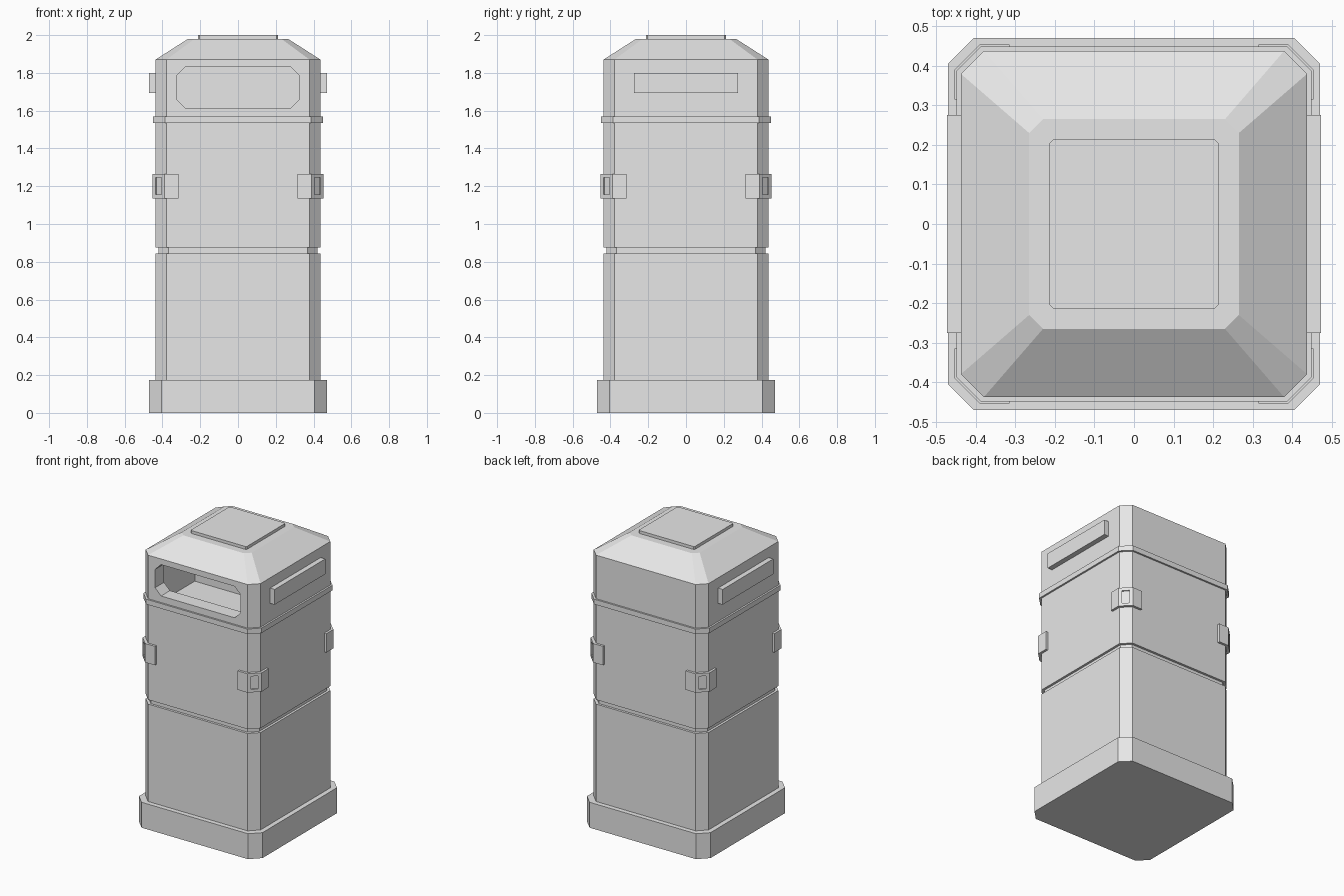
import bpy
import bmesh
from math import pi, sqrt
from mathutils import Matrix, Vector

default = bpy.data.objects.get("Cube")
if default:
    bpy.data.objects.remove(default, do_unlink=True)

grey = bpy.data.materials.new("plain_grey")
grey.use_nodes = True
grey.diffuse_color = (0.8, 0.8, 0.8, 1)
grey.node_tree.nodes["Principled BSDF"].inputs["Base Color"].default_value = (0.8, 0.8, 0.8, 1)


def finish(name, bm):
    bmesh.ops.recalc_face_normals(bm, faces=bm.faces)
    mesh = bpy.data.meshes.new(name)
    bm.to_mesh(mesh)
    bm.free()
    mesh.materials.append(grey)
    obj = bpy.data.objects.new(name, mesh)
    bpy.context.collection.objects.link(obj)
    return obj


def octagon(hx, hy, c):
    """Rectangle outline with cut corners."""
    return [(hx, -hy + c), (hx, hy - c), (hx - c, hy), (-hx + c, hy),
            (-hx, hy - c), (-hx, -hy + c), (-hx + c, -hy), (hx - c, -hy)]


def loft(name, rings):
    """Join closed rings of 3D points into a capped solid."""
    bm = bmesh.new()
    loops = [[bm.verts.new(p) for p in ring] for ring in rings]
    for a, b in zip(loops, loops[1:]):
        for i in range(len(a)):
            j = (i + 1) % len(a)
            bm.faces.new((a[i], a[j], b[j], b[i]))
    bm.faces.new(loops[0][::-1])
    bm.faces.new(loops[-1])
    return finish(name, bm)


def tower(name, levels):
    """Stack of cut-corner squares given as (half width, corner cut, z)."""
    return loft(name, [[(x, y, z) for x, y in octagon(h, h, c)] for h, c, z in levels])


def box(name, size, centre, turn=0.0):
    bm = bmesh.new()
    matrix = (Matrix.Translation(Vector(centre)) @ Matrix.Rotation(turn, 4, "Z")
              @ Matrix.Diagonal((*size, 1)))
    bmesh.ops.create_cube(bm, size=1, matrix=matrix)
    return finish(name, bm)


def cut(obj, cutter):
    cutter.hide_render = True
    mod = obj.modifiers.new("cut", "BOOLEAN")
    mod.operation = "DIFFERENCE"
    mod.solver = "EXACT"
    mod.object = cutter
    bpy.context.view_layer.objects.active = obj
    bpy.ops.object.modifier_apply(modifier=mod.name)
    bpy.data.objects.remove(cutter, do_unlink=True)


# Body with the recessed seam and the sloping roof
H, C = 0.437, 0.058
body = tower("body", [
    (H, C, 0.05), (H, C, 0.845), (H - 0.016, C - 0.006, 0.845),
    (H - 0.016, C - 0.006, 0.875), (H, C, 0.875), (H, C, 1.87),
    (0.265, 0.035, 1.98)])

# Inner chamber, then the opening through the front wall
cut(body, box("chamber_cutter", (0.7, 0.37, 0.34), (0, -0.155, 1.69)))
slot = [(x, z + 1.723) for x, z in octagon(0.325, 0.108, 0.045)]
cut(body, loft("slot_cutter", [[(x, y, z) for x, z in slot] for y in (-0.6, -0.3)]))

# Plinth and collar band
tower("plinth", [(0.47, 0.065, 0), (0.47, 0.065, 0.175)])
tower_band = tower("collar_band", [(0.449, 0.063, 1.535), (0.449, 0.063, 1.57)])
cut(tower_band, box("band_cutter", (0.7, 0.37, 0.34), (0, -0.155, 1.69)))

# Lid plate with softened corners
tower("lid_plate", [(0.213, 0.008, 1.975), (0.213, 0.008, 2.0)])

# Side handles
for side, sx in (("left", 1), ("right", -1)):
    box(side + "_handle", (0.05, 0.55, 0.105), (sx * 0.447, 0, 1.747))

# Corner brackets, each with a small recessed catch
outline = [(0.315, 0.453), (0.39, 0.453), (0.453, 0.39), (0.453, 0.315),
           (0.425, 0.315), (0.425, 0.37), (0.37, 0.425), (0.315, 0.425)]
places = ("back_left", "back_right", "front_right", "front_left")
for i, place in enumerate(places):
    bracket = loft(place + "_bracket",
                   [[(x, y, z) for x, y in outline] for z in (1.135, 1.265)])
    reach = 0.843 / sqrt(2) + 0.01
    centre = (reach / sqrt(2), reach / sqrt(2), 1.2)
    cut(bracket, box("catch_cutter", (0.04, 0.046, 0.09), centre, pi / 4))
    bracket.data.transform(Matrix.Rotation(i * pi / 2, 4, "Z"))
